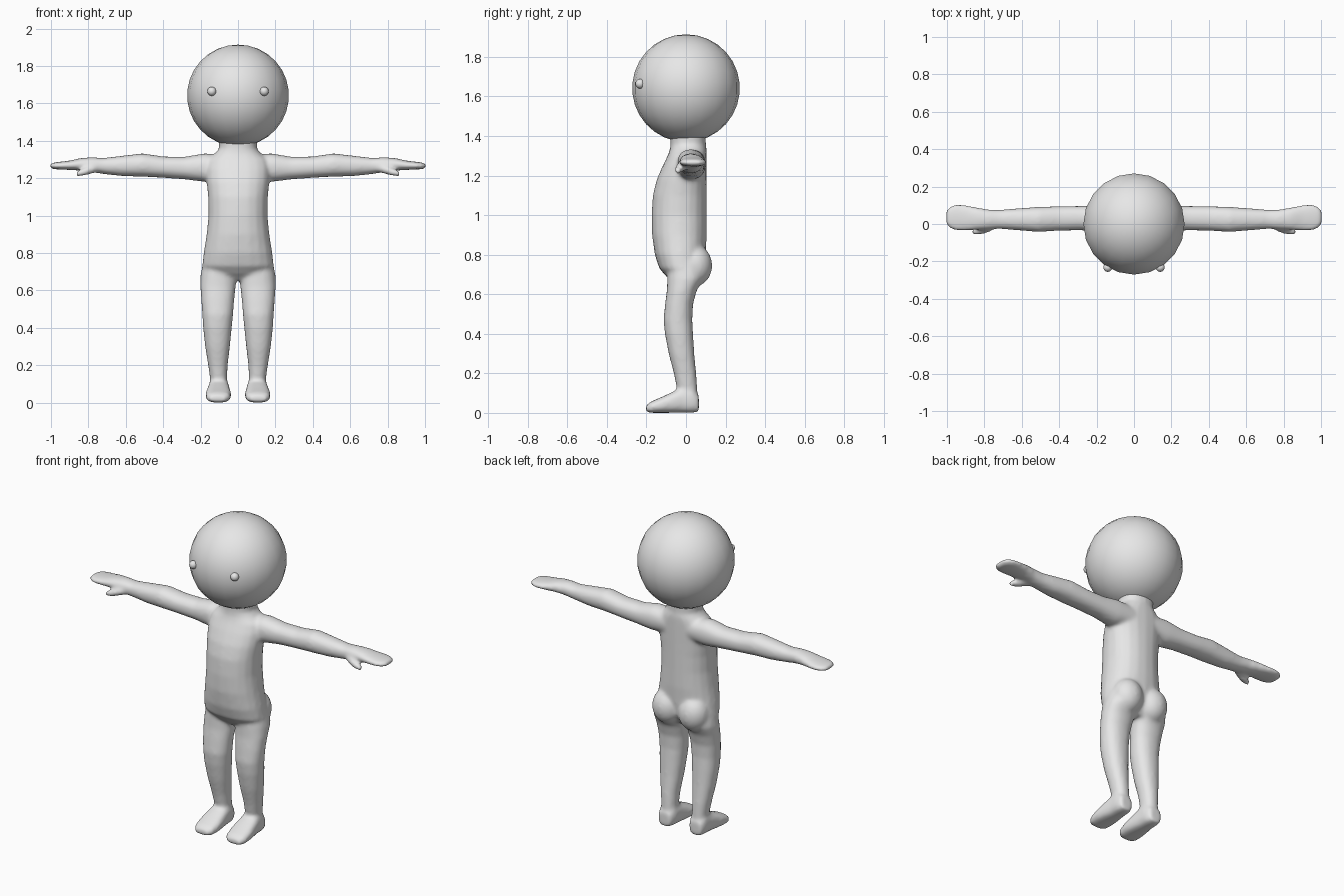
import bpy, bmesh, math

grey = bpy.data.materials.new("plain_grey")
grey.diffuse_color = (0.8, 0.8, 0.8, 1)


def loft(bm, axis, rows, side=1, power=0.9, n=20):
    """Skin rounded sections; each row is (position, a0, a1, b0, b1) along the axis."""
    others = [i for i in range(3) if i != axis]
    rings = []
    for t, a0, a1, b0, b1 in rows:
        ring = []
        for k in range(n):
            ang = 2 * math.pi * k / n
            c, s = math.cos(ang), math.sin(ang)
            c = math.copysign(abs(c) ** power, c)
            s = math.copysign(abs(s) ** power, s)
            p = [0, 0, 0]
            p[axis] = t
            p[others[0]] = (a0 + a1) / 2 + c * (a1 - a0) / 2
            p[others[1]] = (b0 + b1) / 2 + s * (b1 - b0) / 2
            p[0] *= side
            ring.append(bm.verts.new(p))
        rings.append(ring)
    for r0, r1 in zip(rings, rings[1:]):
        for k in range(n):
            j = (k + 1) % n
            bm.faces.new((r0[k], r0[j], r1[j], r1[k]))
    bm.faces.new(rings[0][::-1])
    bm.faces.new(rings[-1])


# Torso and neck: z, half width, back-to-front extent
TORSO = [(0.655, 0.07, -0.06, 0.05), (0.69, 0.16, -0.10, 0.07),
         (0.73, 0.192, -0.135, 0.09), (0.80, 0.184, -0.158, 0.10),
         (0.90, 0.168, -0.172, 0.105), (1.00, 0.158, -0.174, 0.105),
         (1.10, 0.160, -0.168, 0.105), (1.18, 0.168, -0.148, 0.105),
         (1.25, 0.172, -0.118, 0.105), (1.30, 0.162, -0.093, 0.105),
         (1.33, 0.125, -0.082, 0.105), (1.36, 0.100, -0.078, 0.10),
         (1.43, 0.105, -0.08, 0.10)]
# Leg: z, x range, y range
LEG = [(0.05, 0.055, 0.15, -0.05, 0.06), (0.13, 0.058, 0.150, -0.048, 0.057),
       (0.20, 0.055, 0.160, -0.062, 0.052), (0.30, 0.043, 0.176, -0.088, 0.042),
       (0.40, 0.033, 0.187, -0.107, 0.036), (0.47, 0.026, 0.191, -0.114, 0.032),
       (0.55, 0.020, 0.197, -0.106, 0.036), (0.62, 0.012, 0.202, -0.097, 0.055),
       (0.68, 0.005, 0.201, -0.095, 0.09), (0.76, 0.01, 0.185, -0.09, 0.09)]
# Foot: y, x range, z range
FOOT = [(-0.202, 0.065, 0.150, 0.005, 0.038), (-0.18, 0.042, 0.170, 0, 0.056),
        (-0.12, 0.036, 0.174, 0, 0.082), (-0.07, 0.040, 0.168, 0, 0.105),
        (-0.02, 0.046, 0.160, 0, 0.13), (0.03, 0.050, 0.157, 0, 0.13),
        (0.065, 0.066, 0.145, 0.005, 0.09)]
# Arm and mitten hand: x, y range, z range
ARM = [(0.08, -0.04, 0.10, 1.19, 1.325), (0.18, -0.045, 0.10, 1.18, 1.333),
       (0.28, -0.034, 0.097, 1.193, 1.315), (0.40, -0.036, 0.095, 1.202, 1.316),
       (0.51, -0.043, 0.092, 1.208, 1.333), (0.62, -0.034, 0.084, 1.211, 1.320),
       (0.72, -0.026, 0.076, 1.222, 1.308), (0.78, -0.030, 0.078, 1.232, 1.312),
       (0.84, -0.032, 0.089, 1.240, 1.308), (0.90, -0.036, 0.102, 1.244, 1.294),
       (0.95, -0.036, 0.106, 1.246, 1.288), (0.985, -0.026, 0.096, 1.248, 1.284),
       (1.006, 0.0, 0.07, 1.255, 1.276)]
# Thumb: x, y range, z range
THUMB = [(0.74, -0.025, 0.02, 1.235, 1.28), (0.79, -0.050, 0.005, 1.222, 1.268),
         (0.83, -0.060, -0.015, 1.212, 1.250), (0.868, -0.058, -0.028, 1.208, 1.236)]

bm = bmesh.new()
loft(bm, 2, [(z, -w, w, y0, y1) for z, w, y0, y1 in TORSO])
for side in (1, -1):
    loft(bm, 2, LEG, side)
    loft(bm, 1, FOOT, side, 0.75)
    loft(bm, 0, ARM, side)
    loft(bm, 0, THUMB, side)
    # Buttocks
    cheek = bmesh.ops.create_uvsphere(bm, u_segments=20, v_segments=14, radius=1)["verts"]
    for v in cheek:
        v.co = (0.088 * side + v.co.x * 0.092, 0.045 + v.co.y * 0.088, 0.745 + v.co.z * 0.105)
bmesh.ops.recalc_face_normals(bm, faces=bm.faces)
mesh = bpy.data.meshes.new("body")
bm.to_mesh(mesh)
bm.free()
mesh.materials.append(grey)
body = bpy.data.objects.new("body", mesh)
bpy.context.collection.objects.link(body)
# Fuse the limbs into one skin and soften the joins
fuse = body.modifiers.new("fuse", "REMESH")
fuse.mode = "VOXEL"
fuse.voxel_size = 0.01
fuse.use_smooth_shade = True
soften = body.modifiers.new("soften", "SMOOTH")
soften.factor = 0.5
soften.iterations = 10


def ball(name, loc, radius, segments, rings):
    bpy.ops.mesh.primitive_uv_sphere_add(segments=segments, ring_count=rings,
                                         radius=radius, location=loc)
    ob = bpy.context.object
    ob.name = name
    ob.data.materials.append(grey)
    bpy.ops.object.shade_smooth()
    return ob


# Head and eyes
ball("head", (0, 0, 1.642), 0.272, 20, 15)
for name, side in (("left_eye", 1), ("right_eye", -1)):
    ball(name, (0.14 * side, -0.232, 1.664), 0.024, 16, 10)
